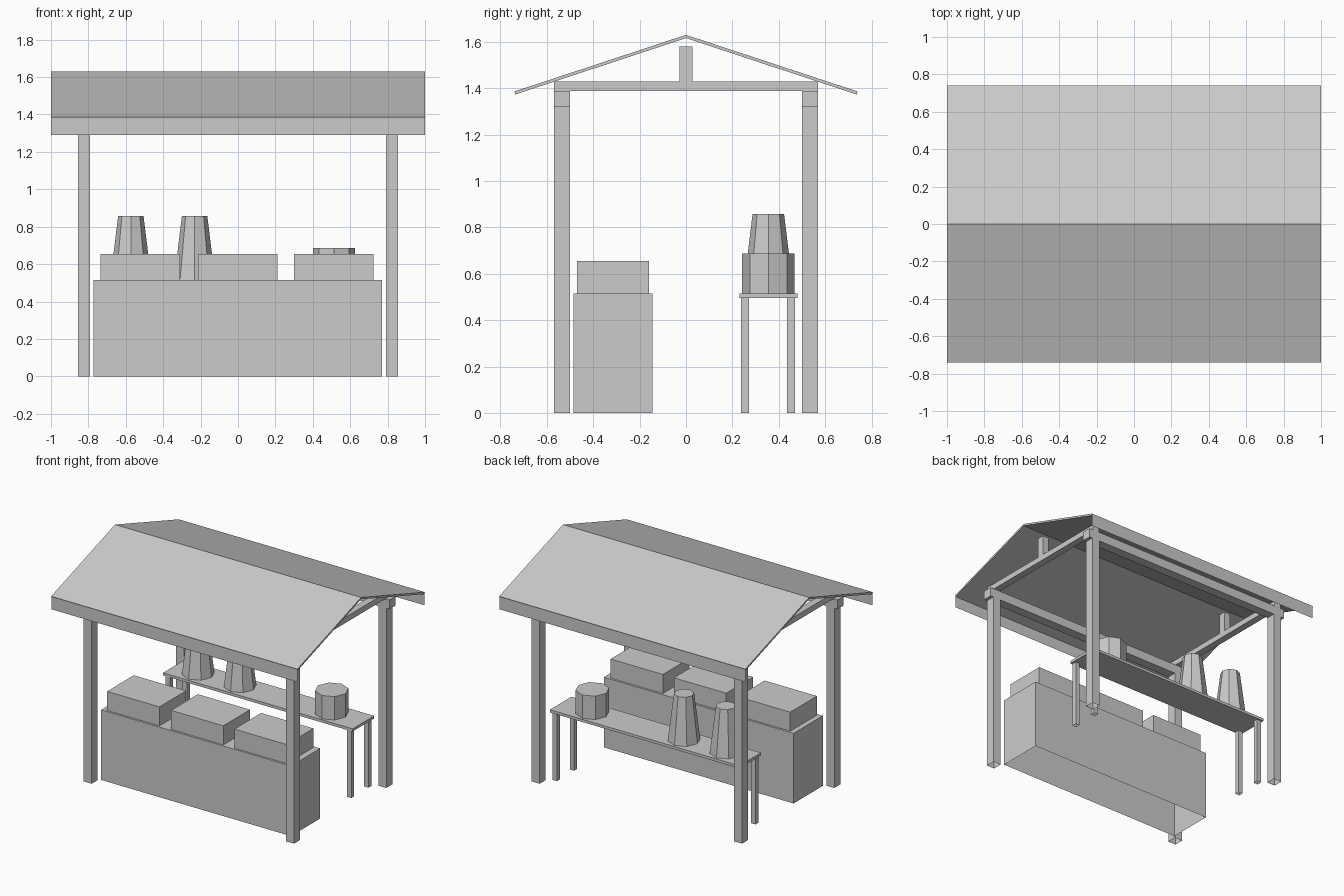
import bpy
import bmesh

if "Cube" in bpy.data.objects:
    bpy.data.objects.remove(bpy.data.objects["Cube"])

grey = bpy.data.materials.new("plain_grey")
grey.diffuse_color = (0.6, 0.6, 0.6, 1.0)
grey.use_nodes = True
grey.node_tree.nodes["Principled BSDF"].inputs["Base Color"].default_value = grey.diffuse_color


def add_object(name, bm):
    bmesh.ops.recalc_face_normals(bm, faces=bm.faces)
    mesh = bpy.data.meshes.new(name)
    bm.to_mesh(mesh)
    bm.free()
    mesh.materials.append(grey)
    obj = bpy.data.objects.new(name, mesh)
    bpy.context.collection.objects.link(obj)
    return obj


def box(name, x, y, z, open_bottom=False):
    """Box from (min, max) ranges, optionally without its floor face."""
    bm = bmesh.new()
    bmesh.ops.create_cube(bm, size=1)
    for v in bm.verts:
        v.co = [r[0] if c < 0 else r[1] for c, r in zip(v.co, (x, y, z))]
    if open_bottom:
        bm.normal_update()
        floor = [f for f in bm.faces if f.normal.z < -0.9]
        bmesh.ops.delete(bm, geom=floor, context='FACES')
    return add_object(name, bm)


def extrude_profile(name, points, x0, x1):
    """Closed (y, z) profile swept along x."""
    bm = bmesh.new()
    face = bm.faces.new([bm.verts.new((x0, y, z)) for y, z in points])
    swept = bmesh.ops.extrude_face_region(bm, geom=[face])["geom"]
    verts = [g for g in swept if isinstance(g, bmesh.types.BMVert)]
    bmesh.ops.translate(bm, verts=verts, vec=(x1 - x0, 0, 0))
    return add_object(name, bm)


def pot(name, x, y, z0, z1, r0, r1):
    """Eight-sided vessel with corners on the axes."""
    bm = bmesh.new()
    bmesh.ops.create_cone(bm, cap_ends=True, segments=8,
                          radius1=r0, radius2=r1, depth=z1 - z0)
    bmesh.ops.translate(bm, verts=bm.verts, vec=(x, y, (z0 + z1) / 2))
    return add_object(name, bm)


def span(a, b, s):
    return tuple(sorted((a * s, b * s)))


# Gabled roof sheet
extrude_profile("roof", [(-0.74, 1.386), (0, 1.63), (0.74, 1.386),
                         (0.736, 1.373), (0, 1.616), (-0.736, 1.373)], -1, 1)

for s, side in ((-1, "front"), (1, "back")):
    # Thin hanging valance along each eave
    bm = bmesh.new()
    bm.faces.new([bm.verts.new(p) for p in
                  ((-1, s * 0.738, 1.29), (1, s * 0.738, 1.29),
                   (1, s * 0.738, 1.383), (-1, s * 0.738, 1.383))])
    add_object(side + "_valance", bm)
    # Long beam across the post tops
    box(side + "_beam", (-0.88, 0.88), span(0.50, 0.57, s), (1.32, 1.388))

for sx, end in ((-1, "left"), (1, "right")):
    # Cross beam with its upright under the ridge
    extrude_profile(end + "_truss",
                    [(-0.57, 1.388), (0.57, 1.388), (0.57, 1.43), (0.028, 1.43),
                     (0.028, 1.58), (-0.028, 1.58), (-0.028, 1.43), (-0.57, 1.43)],
                    sx * 0.8225 - 0.026, sx * 0.8225 + 0.026)
    for sy, side in ((-1, "front"), (1, "back")):
        box(f"{side}_{end}_post", span(0.79, 0.855, sx),
            span(0.50, 0.57, sy), (0, 1.32), True)
    # Table legs
    for y, side in ((0.237, "front"), (0.436, "back")):
        box(f"table_{side}_{end}_leg", span(0.72, 0.755, sx),
            (y, y + 0.034), (0, 0.495), True)

# Counter and the crates on it
box("counter", (-0.773, 0.77), (-0.485, -0.145), (0, 0.515), True)
for i, x in enumerate((-0.735, -0.215, 0.30)):
    box(f"crate_{i + 1}", (x, x + 0.425), (-0.47, -0.16), (0.515, 0.655))

# Back table and its vessels
box("table_top", (-0.77, 0.77), (0.23, 0.48), (0.495, 0.515))
pot("tall_pot_1", -0.573, 0.355, 0.515, 0.857, 0.11, 0.068)
pot("tall_pot_2", -0.232, 0.355, 0.515, 0.857, 0.11, 0.068)
pot("short_pot", 0.513, 0.355, 0.515, 0.687, 0.113, 0.113)
